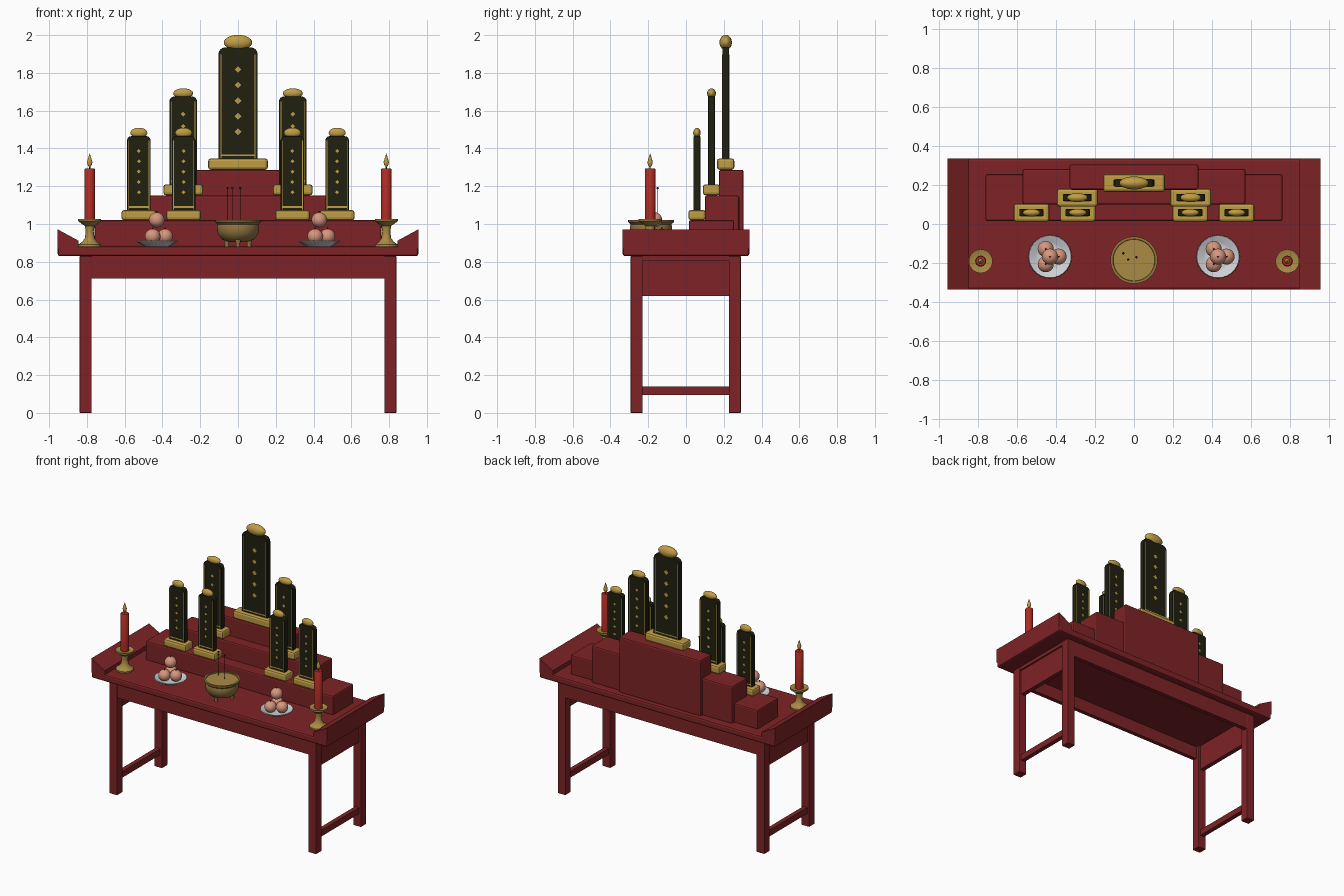
import bpy, bmesh, math
from mathutils import Vector

cube = bpy.data.objects.get("Cube")
if cube:
    bpy.data.objects.remove(cube, do_unlink=True)


def material(name, r, g, b):
    m = bpy.data.materials.new(name)
    m.use_nodes = True
    m.diffuse_color = (r, g, b, 1)
    m.node_tree.nodes["Principled BSDF"].inputs["Base Color"].default_value = (r, g, b, 1)
    return m


RED = material("red lacquer", 0.21, 0.017, 0.019)
GOLD = material("gold", 0.53, 0.34, 0.06)
BLACK = material("black lacquer", 0.014, 0.014, 0.005)
BRASS = material("brass", 0.40, 0.26, 0.06)
BRONZE = material("bronze", 0.29, 0.18, 0.05)
WAX = material("candle red", 0.42, 0.025, 0.018)
SILVER = material("silver", 0.62, 0.63, 0.66)
PEACH = material("peach", 0.68, 0.31, 0.21)
DARK = material("dark red", 0.06, 0.008, 0.006)


def finish(name, bm, mat, smooth=False, bevel=0):
    bmesh.ops.recalc_face_normals(bm, faces=bm.faces)
    mesh = bpy.data.meshes.new(name)
    bm.to_mesh(mesh)
    bm.free()
    mesh.materials.append(mat)
    ob = bpy.data.objects.new(name, mesh)
    bpy.context.collection.objects.link(ob)
    if bevel:
        mod = ob.modifiers.new("Bevel", "BEVEL")
        mod.width, mod.segments = bevel, 2
    if smooth:
        bpy.ops.object.select_all(action="DESELECT")
        ob.select_set(True)
        bpy.context.view_layer.objects.active = ob
        bpy.ops.object.shade_smooth_by_angle(angle=math.radians(40))
    return ob


def box(name, x, y, z, mat, bevel=0):
    """Box from (min, max) ranges."""
    bm = bmesh.new()
    bmesh.ops.create_cube(bm, size=1)
    for v in bm.verts:
        v.co = Vector([(a + b) / 2 + c * (b - a) for (a, b), c in zip((x, y, z), v.co)])
    return finish(name, bm, mat, bevel=bevel)


def prism(name, outline, y0, y1, mat, bevel=0):
    """Extrude an x-z outline along y."""
    bm = bmesh.new()
    face = bm.faces.new([bm.verts.new((x, y0, z)) for x, z in outline])
    ext = bmesh.ops.extrude_face_region(bm, geom=[face])["geom"]
    for v in ext:
        if isinstance(v, bmesh.types.BMVert):
            v.co.y = y1
    return finish(name, bm, mat, bevel=bevel)


def lathe(name, profile, x, y, mat, steps=32, scallop=0):
    """Spin an (r, z) profile around a vertical axis; scallop ripples the widest ring."""
    bm = bmesh.new()
    rmax = max(r for r, z in profile)
    rings = []
    for r, z in profile:
        ring = []
        for i in range(steps):
            a = math.tau * i / steps
            rr = r * (1 - scallop * (i % 2)) if r == rmax else r
            ring.append(bm.verts.new((x + rr * math.cos(a), y + rr * math.sin(a), z)))
        rings.append(ring)
    for a, b in zip(rings, rings[1:]):
        for i in range(steps):
            j = (i + 1) % steps
            bm.faces.new((a[i], a[j], b[j], b[i]))
    bm.faces.new(rings[0])
    bm.faces.new(rings[-1])
    return finish(name, bm, mat, smooth=not scallop)


def ball(name, centre, radii, mat):
    bm = bmesh.new()
    bmesh.ops.create_uvsphere(bm, u_segments=24, v_segments=14, radius=1)
    for v in bm.verts:
        v.co = Vector([c + r * p for c, r, p in zip(centre, radii, v.co)])
    return finish(name, bm, mat, smooth=True)


# Table
box("table_top", (-0.955, 0.955), (-0.335, 0.335), (0.83, 0.882), RED, 0.012)
box("under_frame", (-0.835, 0.835), (-0.285, 0.285), (0.805, 0.835), RED)
for s, side in ((1, "left"), (-1, "right")):
    prism(side + "_end_wing", [(s * 0.845, 0.87), (s * 0.955, 0.87), (s * 0.955, 0.972),
                               (s * 0.845, 0.912)], -0.335, 0.335, RED)
    xs = sorted((s * 0.775, s * 0.838))
    box(side + "_front_leg", xs, (-0.293, -0.23), (0, 0.83), RED, 0.003)
    box(side + "_back_leg", xs, (0.227, 0.29), (0, 0.83), RED, 0.003)
    xs = sorted((s * 0.79, s * 0.823))
    box(side + "_side_panel", xs, (-0.235, 0.235), (0.62, 0.806), RED)
    box(side + "_stretcher", xs, (-0.235, 0.235), (0.095, 0.14), RED)
for name, y in (("front_apron", (-0.286, -0.256)), ("back_apron", (0.256, 0.286))):
    box(name, (-0.78, 0.78), y, (0.712, 0.832), RED)

# Stepped stand
for name, w, y, top in (("lower_step", 0.76, (0.015, 0.255), 1.02),
                        ("middle_step", 0.57, (0.1, 0.282), 1.15),
                        ("upper_step", 0.33, (0.175, 0.305), 1.287)):
    box(name, (-w, w), y, (0.875, top), RED, 0.01)


def tablet(name, x, y, z, base_w, base_h, w, top, cap_w, cap_h):
    """Upright tablet: gold base, round-shouldered body, trim and oval cap."""
    box(name + "_base", (x - base_w, x + base_w), (y - 0.046, y + 0.046),
        (z, z + base_h), GOLD, 0.014)
    foot = z + base_h
    r = w * 0.35
    outline = [(x - w, foot - 0.01), (x + w, foot - 0.01)]
    for sx, start in ((1, 0), (-1, 90)):
        for k in range(5):
            a = math.radians(start + k * 22.5)
            outline.append((x + sx * (w - r) + r * math.cos(a), top - r + r * math.sin(a)))
    prism(name + "_body", outline, y - 0.018, y + 0.018, BLACK, 0.003)
    ball(name + "_cap", (x, y, top + cap_h * 0.65), (cap_w, 0.033 * cap_w / 0.075, cap_h), GOLD)
    for f in (-1, 1):
        yy = sorted((y + f * 0.016, y + f * 0.0195))
        # Thin border lines and a row of lozenge inlays
        for sx in (-1, 1):
            xx = x + sx * w * 0.86
            box(name + "_border", (xx - 0.002, xx + 0.002), yy, (foot, top - r), GOLD)
        box(name + "_foot_trim", (x - w * 0.9, x + w * 0.9), yy, (foot + 0.012, foot + 0.02), GOLD)
        for i in range(5):
            zz = foot + (top - foot) * (0.24 + 0.14 * i)
            d = w * 0.17
            prism(name + "_inlay", [(x - d, zz), (x, zz - d), (x + d, zz), (x, zz + d)],
                  yy[0], yy[1], GOLD)


tablet("centre_tablet", 0, 0.21, 1.287, 0.158, 0.06, 0.104, 1.935, 0.075, 0.04)
for s, side in ((1, "left"), (-1, "right")):
    tablet(side + "_middle_tablet", s * 0.29, 0.135, 1.152, 0.105, 0.058, 0.073, 1.675, 0.053, 0.026)
    for name, x in (("_inner_tablet", 0.288), ("_outer_tablet", 0.525)):
        tablet(side + name, s * x, 0.058, 1.02, 0.092, 0.054, 0.062, 1.465, 0.045, 0.027)

# Candles on brass holders
for s, side in ((1, "left"), (-1, "right")):
    x, y = s * 0.785, -0.19
    lathe(side + "_candle_holder", [(0.06, 0.88), (0.06, 0.892), (0.04, 0.905), (0.026, 0.925),
                                    (0.021, 0.96), (0.026, 0.99), (0.045, 1.003), (0.061, 1.015),
                                    (0.061, 1.027), (0.05, 1.022)], x, y, BRASS)
    lathe(side + "_candle", [(0.028, 1.02), (0.028, 1.29), (0.024, 1.295)], x, y, WAX, 24)
    lathe(side + "_wick", [(0.003, 1.29), (0.003, 1.315)], x, y, DARK, 8)
    lathe(side + "_flame", [(0.004, 1.302), (0.012, 1.315), (0.014, 1.328), (0.008, 1.35),
                            (0.001, 1.372)], x, y, GOLD, 16)

# Incense bowl
bx, by = 0, -0.185
lathe("incense_bowl", [(0.05, 0.905), (0.085, 0.918), (0.108, 0.95), (0.112, 0.985), (0.108, 0.998),
                       (0.121, 1.01), (0.121, 1.022), (0.108, 1.022), (0.105, 1.01)], bx, by, BRONZE, 40)
lathe("bowl_filling", [(0.106, 1.005), (0.106, 1.016)], bx, by, BRASS, 40)
for i in range(3):
    a = math.radians(-90 + 120 * i)
    lathe("bowl_foot", [(0.012, 0.88), (0.011, 0.895), (0.018, 0.925), (0.02, 0.94)],
          bx + 0.068 * math.cos(a), by + 0.068 * math.sin(a), BRONZE, 12)
for dx, dy in ((-0.055, 0.035), (-0.03, 0.003), (0.012, 0.015)):
    lathe("incense_stick", [(0.0012, 1.01), (0.0012, 1.19)], bx + dx, by + dy, DARK, 6)
    ball("incense_tip", (bx + dx, by + dy, 1.19), (0.006, 0.006, 0.006), DARK)

# Fruit plates
for s, side in ((1, "left"), (-1, "right")):
    x, y = s * 0.43, -0.167
    lathe(side + "_plate", [(0.06, 0.881), (0.07, 0.885), (0.113, 0.908), (0.108, 0.912),
                            (0.07, 0.896), (0.06, 0.894)], x, y, SILVER, 56, 0.05)
    for dx, dy, z in ((-0.022, 0.039, 0.935), (0.044, 0, 0.935), (-0.022, -0.039, 0.935),
                      (0, 0, 1.022)):
        ball(side + "_fruit", (x + dx, y + dy, z), (0.041, 0.041, 0.04), PEACH)
        lathe(side + "_fruit_stem", [(0.005, z + 0.035), (0.003, z + 0.046)], x + dx, y + dy, DARK, 8)
